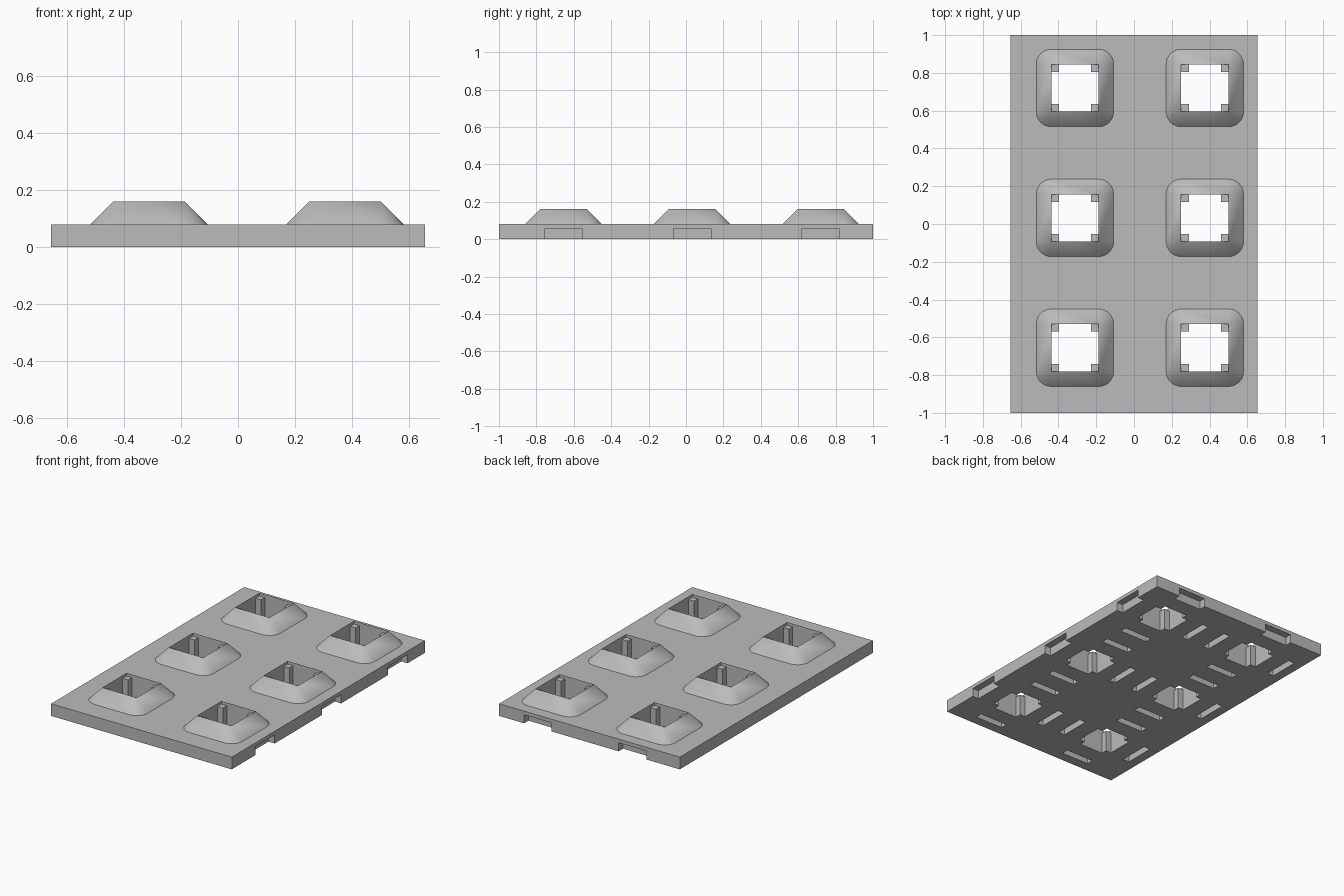
import bpy, bmesh, math
from mathutils import Matrix, Vector

if "Cube" in bpy.data.objects:
    bpy.data.objects.remove(bpy.data.objects["Cube"])

HALF_X, HALF_Y, THICK = 0.655, 1.0, 0.08
PITCH, EDGE = 0.6875, 0.28            # cell spacing, cell centre to slot outer side
HOLE, RISE = 0.125, 0.08              # half hole width, hill height and flare
POST, POST_TOP = 0.04, 0.14
SLOT_HALF, SLOT_IN, SLOT_TOP = 0.1, 0.235, 0.056

grey = bpy.data.materials.new("plain_grey")
grey.use_nodes = True
colour = (0.5, 0.5, 0.5, 1)
grey.diffuse_color = colour
grey.node_tree.nodes["Principled BSDF"].inputs["Base Color"].default_value = colour


def make_object(name, bm):
    bmesh.ops.recalc_face_normals(bm, faces=bm.faces)
    mesh = bpy.data.meshes.new(name)
    bm.to_mesh(mesh)
    bm.free()
    mesh.materials.append(grey)
    obj = bpy.data.objects.new(name, mesh)
    bpy.context.collection.objects.link(obj)
    return obj


def add_box(bm, low, high):
    low, high = Vector(low), Vector(high)
    matrix = Matrix.Translation((low + high) / 2) @ Matrix.Diagonal((*(high - low), 1))
    bmesh.ops.create_cube(bm, size=1, matrix=matrix)


centres = [(HALF_X - EDGE - i * PITCH, HALF_Y - EDGE - j * PITCH)
           for i in range(2) for j in range(3)]

# Base plate
bm = bmesh.new()
add_box(bm, (-HALF_X, -HALF_Y, 0), (HALF_X, HALF_Y, THICK))
plate = make_object("base_plate", bm)

# Cutter: square holes and four underside slots around each hole
bm = bmesh.new()
for cx, cy in centres:
    add_box(bm, (cx - HOLE, cy - HOLE, -0.1), (cx + HOLE, cy + HOLE, 0.2))
    for side in (-1, 1):
        for axis in (0, 1):
            outer = EDGE
            at_edge = (cx + EDGE > HALF_X - 0.01, cy + EDGE > HALF_Y - 0.01)[axis]
            if side > 0 and at_edge:
                outer += 0.05         # slot opens through the plate edge
            a, b = sorted((side * SLOT_IN, side * outer))
            low, high = [cx - SLOT_HALF, cy - SLOT_HALF], [cx + SLOT_HALF, cy + SLOT_HALF]
            low[axis], high[axis] = (cx, cy)[axis] + a, (cx, cy)[axis] + b
            add_box(bm, (*low, -0.1), (*high, SLOT_TOP))
cutter = make_object("hole_and_slot_cutter", bm)
cutter.hide_render = True

cut = plate.modifiers.new("cut_openings", "BOOLEAN")
cut.operation, cut.solver, cut.object = "DIFFERENCE", "EXACT", cutter
bpy.context.view_layer.objects.active = plate
bpy.ops.object.modifier_apply(modifier=cut.name)
bpy.data.objects.remove(cutter)


def make_hill(name, cx, cy, steps=8):
    """Sloping rounded collar around a square hole, with a sharp rim."""
    bm = bmesh.new()
    rims, feet, arcs = [], [], []
    for k in range(4):
        start = k * math.pi / 2
        mid = start + math.pi / 4
        px = cx + HOLE * math.copysign(1, math.cos(mid))
        py = cy + HOLE * math.copysign(1, math.sin(mid))
        rims.append(bm.verts.new((px, py, THICK + RISE)))
        feet.append(bm.verts.new((px, py, THICK)))
        angles = [start + s * math.pi / 2 / steps for s in range(steps + 1)]
        arcs.append([bm.verts.new((px + RISE * math.cos(t), py + RISE * math.sin(t), THICK))
                     for t in angles])
    for k in range(4):
        n = (k + 1) % 4
        bm.faces.new((rims[k], rims[n], feet[n], feet[k]))
        bm.faces.new((rims[k], arcs[k][-1], arcs[n][0], rims[n]))
        for a, b in zip(arcs[k], arcs[k][1:]):
            bm.faces.new((rims[k], a, b))
    hill = make_object(name, bm)
    bpy.ops.object.select_all(action="DESELECT")
    hill.select_set(True)
    bpy.context.view_layer.objects.active = hill
    bpy.ops.object.shade_smooth_by_angle(angle=math.radians(30))


# Raised collars and the four posts in each hole's corners
for number, (cx, cy) in enumerate(centres, 1):
    make_hill(f"raised_collar_{number}", cx, cy)
    bm = bmesh.new()
    inset = HOLE - POST / 2
    for sx in (-1, 1):
        for sy in (-1, 1):
            x, y = cx + sx * inset, cy + sy * inset
            add_box(bm, (x - POST / 2, y - POST / 2, 0), (x + POST / 2, y + POST / 2, POST_TOP))
    make_object(f"corner_posts_{number}", bm)
